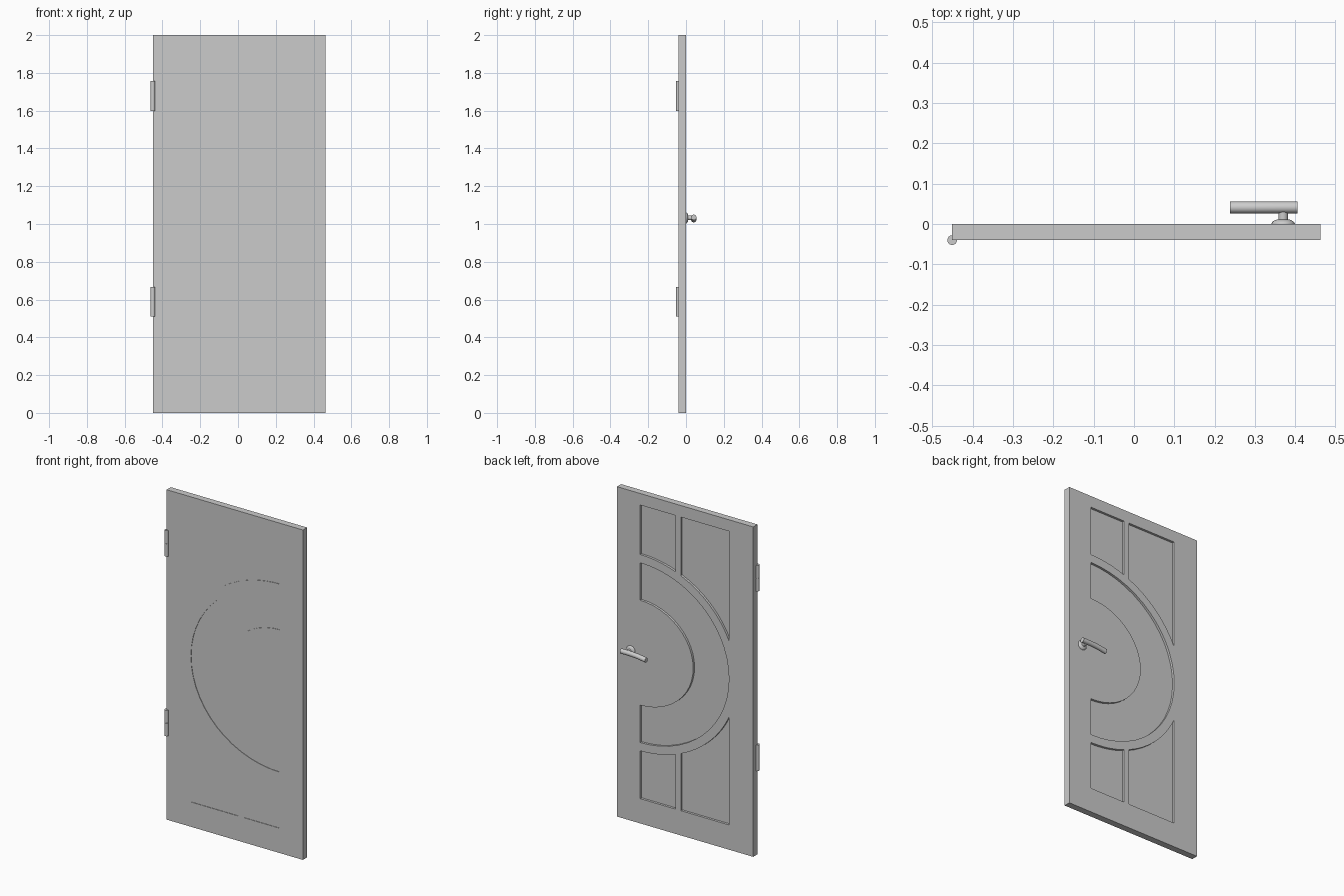
import bpy
from math import cos, sin, acos, pi

cube = bpy.data.objects.get("Cube")
if cube:
    bpy.data.objects.remove(cube)


def material(name, value):
    mat = bpy.data.materials.new(name)
    mat.use_nodes = True
    colour = (value, value, value, 1)
    mat.diffuse_color = colour
    mat.node_tree.nodes["Principled BSDF"].inputs["Base Color"].default_value = colour
    return mat


grey = material("light grey", 0.6)


def finish(name, angle=0.6):
    obj = bpy.context.object
    obj.name = name
    if not obj.data.materials:
        obj.data.materials.append(grey)
    bpy.ops.object.shade_smooth_by_angle(angle=angle)
    return obj


def slab(name, outlines, front, back):
    """Fill x-z outlines (inner ones become holes) between two y depths."""
    curve = bpy.data.curves.new(name, 'CURVE')
    curve.dimensions = '2D'
    curve.fill_mode = 'BOTH'
    curve.extrude = (back - front) / 2
    for points in outlines:
        spline = curve.splines.new('POLY')
        spline.points.add(len(points) - 1)
        for p, (x, z) in zip(spline.points, points):
            p.co = (x, z, 0, 1)
        spline.use_cyclic_u = True
    obj = bpy.data.objects.new(name, curve)
    obj.location.y = (front + back) / 2
    obj.rotation_euler.x = pi / 2
    bpy.context.collection.objects.link(obj)
    bpy.ops.object.select_all(action='DESELECT')
    obj.select_set(True)
    bpy.context.view_layer.objects.active = obj
    bpy.ops.object.convert(target='MESH')
    finish(name, 0.3)


def cylinder(name, radius, depth, location, rotation=(0, 0, 0), sides=24):
    bpy.ops.mesh.primitive_cylinder_add(vertices=sides, radius=radius, depth=depth,
                                        location=location, rotation=rotation)
    return finish(name)


# Panel outlines: four arched corner panels and a half ring
LEFT, RIGHT, MID_Z = -0.288, 0.307, 1.035


def arc(rx, rz, start, end, steps):
    angles = [start + (end - start) * i / steps for i in range(steps + 1)]
    return [(RIGHT - rx * cos(a), MID_Z + rz * sin(a)) for a in angles]


def corner_panel(x0, x1, edge_z, side):
    rx, rz = 0.646, 0.595
    a0, a1 = [acos((RIGHT - x) / rx) for x in (x0, x1)]
    return arc(rx, side * rz, a0, a1, 8) + [(x1, edge_z), (x0, edge_z)]


panels = {}
for label, edge_z, side in (("upper", 1.93, 1), ("lower", 0.15, -1)):
    panels[label + "_wide_panel"] = corner_panel(LEFT, 0.035, edge_z, side)
    panels[label + "_narrow_panel"] = corner_panel(0.07, RIGHT, edge_z, side)
panels["half_ring_panel"] = (arc(0.595, 0.545, -pi / 2, pi / 2, 28)
                             + arc(0.355, 0.318, pi / 2, -pi / 2, 24))

# Door frame with openings, and panels set deeper on the back
border = [(-0.451, 0), (0.463, 0), (0.463, 2), (-0.451, 2)]
slab("door_frame", [border] + list(panels.values()), -0.04, 0)
for name, outline in panels.items():
    slab(name, [outline], -0.037, -0.014)

# Hinges, each of two knuckles
for label, z in (("lower", 0.589), ("upper", 1.678)):
    for part, offset in (("bottom", -0.0395), ("top", 0.0395)):
        cylinder(f"{label}_hinge_{part}_knuckle", 0.012, 0.078,
                 (-0.451, -0.04, z + offset))

# Handle: domed rosette, neck and gently bowed lever
HX, HZ = 0.37, 1.032
bpy.ops.mesh.primitive_uv_sphere_add(segments=24, ring_count=12, radius=0.029,
                                     location=(HX, 0, HZ), rotation=(pi / 2, 0, 0))
bpy.context.object.scale.z = 0.45
finish("handle_rosette")
cylinder("handle_neck", 0.012, 0.04, (HX, 0.02, HZ), (pi / 2, 0, 0))

lever = cylinder("handle_lever", 0.0145, 0.167, (0.3215, 0.041, HZ + 0.003), (0, pi / 2, 0))
bpy.ops.object.transform_apply(location=False, rotation=True, scale=False)
bpy.ops.object.mode_set(mode='EDIT')
bpy.ops.mesh.select_all(action='SELECT')
bpy.ops.mesh.bisect(plane_co=(0.36, 0, 0), plane_no=(1, 0, 0))
for x in (0.33, 0.3, 0.27):
    bpy.ops.mesh.select_all(action='SELECT')
    bpy.ops.mesh.bisect(plane_co=(x, 0, 0), plane_no=(1, 0, 0))
bpy.ops.object.mode_set(mode='OBJECT')
for v in lever.data.vertices:
    reach = max(0, 0.04 - v.co.x) / 0.124
    v.co.z -= 0.012 * reach ** 2
